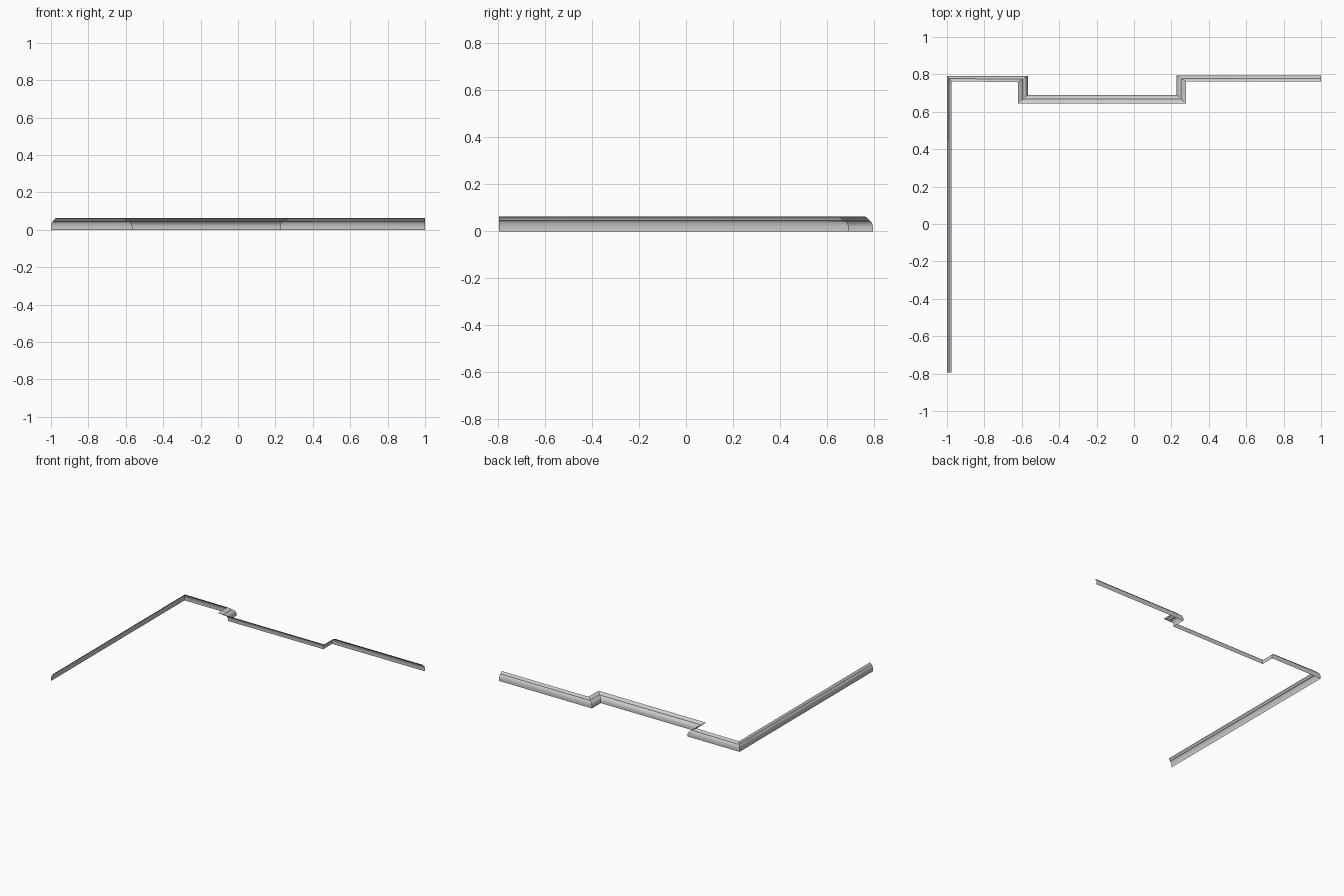
import bpy, bmesh

if "Cube" in bpy.data.objects:
    bpy.data.objects.remove(bpy.data.objects["Cube"])

# Corner stations along the wall: outer foot point and inner top point (plan view)
stations = [
    ((-1.0, -0.795), (-0.976, -0.795)),
    ((-1.0, 0.792), (-0.976, 0.763)),
    ((-0.568, 0.792), (-0.620, 0.758)),
    ((-0.568, 0.690), (-0.620, 0.645)),
    ((0.227, 0.690), (0.277, 0.645)),
    ((0.227, 0.795), (0.277, 0.763)),
    ((1.0, 0.795), (1.0, 0.763)),
]

# Moulding profile: (fraction from outer foot to inner top, height)
profile = [
    (0.0, 0.0), (0.0, 0.018), (0.03, 0.025), (0.09, 0.032), (0.18, 0.038),
    (0.29, 0.043), (0.40, 0.045), (0.50, 0.046), (0.55, 0.050),
    (0.68, 0.055), (0.84, 0.059), (1.0, 0.062),
]


def sweep_moulding(name):
    bm = bmesh.new()
    rows = []
    for (ox, oy), (ix, iy) in stations:
        rows.append([bm.verts.new((ox + (ix - ox) * t, oy + (iy - oy) * t, z))
                     for t, z in profile])
    for a, b in zip(rows, rows[1:]):
        for k in range(len(profile) - 1):
            bm.faces.new((b[k], a[k], a[k + 1], b[k + 1]))
    mesh = bpy.data.meshes.new(name)
    bm.to_mesh(mesh)
    bm.free()
    obj = bpy.data.objects.new(name, mesh)
    bpy.context.collection.objects.link(obj)
    return obj


# Open moulding strip with mitred corners
moulding = sweep_moulding("wall_moulding")
bpy.context.view_layer.objects.active = moulding
moulding.select_set(True)
bpy.ops.object.shade_smooth_by_angle(angle=0.5)
